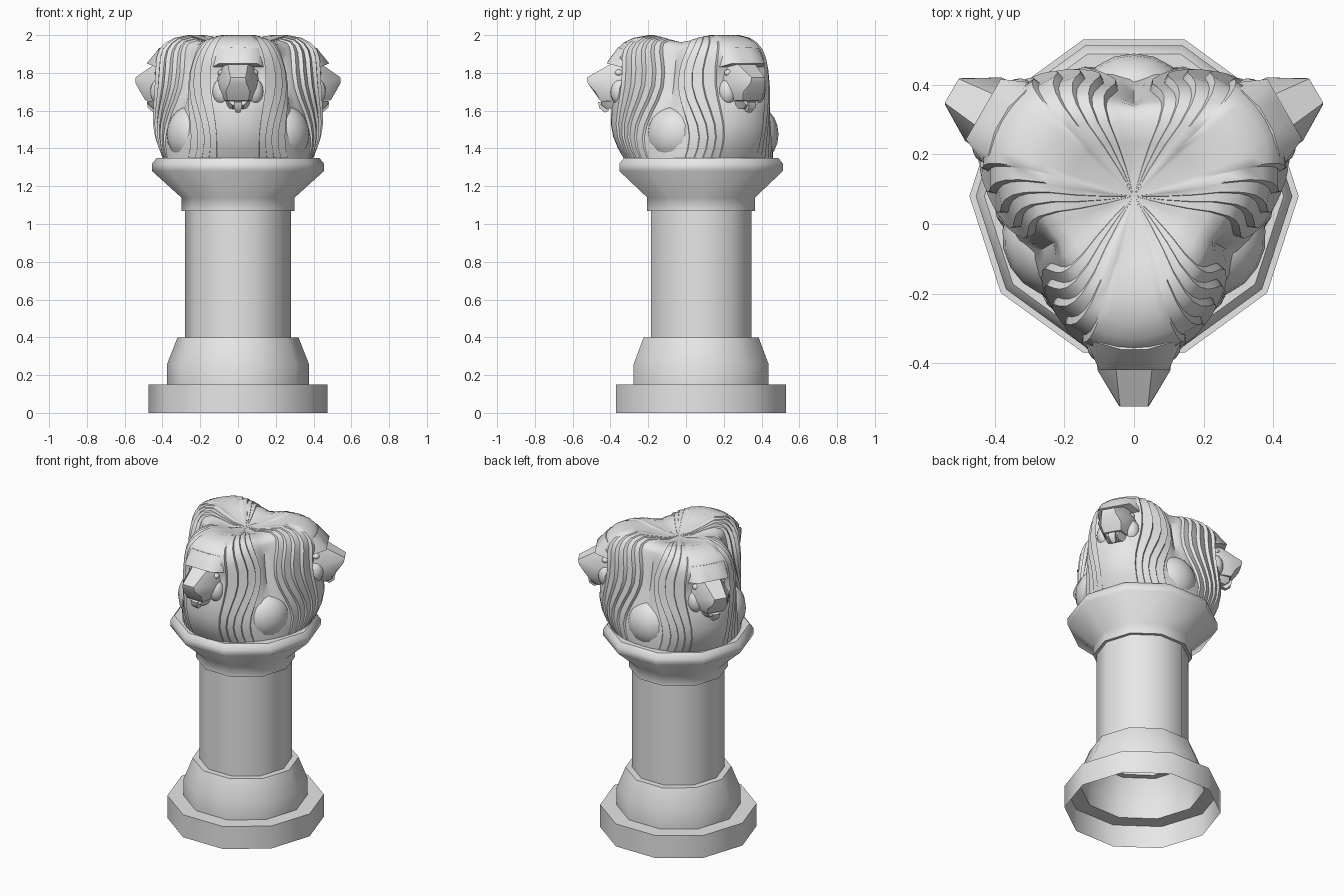
import bpy, bmesh, math

if "Cube" in bpy.data.objects:
    bpy.data.objects.remove(bpy.data.objects["Cube"])

CY = 0.08  # pillar axis position in y
stone = bpy.data.materials.new("grey_stone")
stone.diffuse_color = (0.8, 0.8, 0.8, 1)
stone.use_nodes = True
stone.node_tree.nodes["Principled BSDF"].inputs["Base Color"].default_value = stone.diffuse_color


def finish(name, bm, angle, turn=0.0):
    """Turn a bmesh into a shaded object placed on the pillar axis."""
    bmesh.ops.recalc_face_normals(bm, faces=bm.faces)
    me = bpy.data.meshes.new(name)
    bm.to_mesh(me)
    bm.free()
    ob = bpy.data.objects.new(name, me)
    bpy.context.collection.objects.link(ob)
    me.materials.append(stone)
    ob.location = (0, CY, 0)
    ob.rotation_euler = (0, 0, math.radians(turn))
    bpy.ops.object.select_all(action='DESELECT')
    ob.select_set(True)
    bpy.context.view_layer.objects.active = ob
    bpy.ops.object.shade_smooth_by_angle(angle=math.radians(angle))
    return ob


def bridge(bm, rings):
    """Join closed rings of equal length with quads."""
    for a, b in zip(rings, rings[1:]):
        n = len(a)
        for i in range(n):
            j = (i + 1) % n
            bm.faces.new((a[i], a[j], b[j], b[i]))


def lathe(name, profile, sides=10):
    bm = bmesh.new()
    rings = [[bm.verts.new((r * math.cos(math.tau * i / sides),
                            r * math.sin(math.tau * i / sides), z))
              for i in range(sides)] for r, z in profile]
    bridge(bm, rings)
    return finish(name, bm, 50)


def hull(name, pts, turn, angle=40):
    """Mirrored convex block from (forward, half width, height) points."""
    bm = bmesh.new()
    for f, w, z in pts:
        for s in (-1, 1):
            bm.verts.new((s * w, -f, z))
    bmesh.ops.remove_doubles(bm, verts=bm.verts, dist=1e-5)
    res = bmesh.ops.convex_hull(bm, input=bm.verts)
    inner = [v for v in res["geom_interior"] if isinstance(v, bmesh.types.BMVert)]
    bmesh.ops.delete(bm, geom=inner, context='VERTS')
    return finish(name, bm, angle, turn)


def ball(name, centre, size, turn):
    bm = bmesh.new()
    bmesh.ops.create_uvsphere(bm, u_segments=16, v_segments=10, radius=1)
    for v in bm.verts:
        v.co = [c + s * k for c, s, k in zip(centre, size, v.co)]
    return finish(name, bm, 60, turn)


# Ten-sided pillar, open underneath
lathe("pillar", [(0.473, 0), (0.473, 0.15), (0.375, 0.15), (0.375, 0.26),
                 (0.32, 0.40), (0.28, 0.40), (0.28, 1.07), (0.30, 1.07),
                 (0.30, 1.14), (0.455, 1.28), (0.455, 1.32), (0.43, 1.35),
                 (0.33, 1.35)])

# Manes: three lobes with stepped locks of hair, joined in one shell
# (height, radius in front of a face, radius in the gap between two heads)
rows = [(1.34, .405, .38), (1.40, .44, .38), (1.46, .465, .375), (1.53, .478, .36),
        (1.60, .475, .34), (1.67, .47, .315), (1.74, .465, .295), (1.82, .462, .28),
        (1.88, .46, .27), (1.925, .445, .265), (1.96, .41, .26), (1.985, .36, .25),
        (2.0, .28, .21), (1.975, .19, .15), (1.95, .09, .08)]
# (degrees off the face, drop towards the gap); close pairs make the steps
locks = [(0, 0), (6, .01), (12, .04), (17, .10), (17.6, .21), (24, .25),
         (24.6, .37), (31, .41), (31.6, .53), (38, .57), (38.6, .69), (45, .73),
         (45.6, .85), (52, .9), (60, 1)]
sector = [(-p, d) for p, d in locks[:0:-1]] + locks[:-1]

bm = bmesh.new()
rings = []
for z, r_face, r_gap in rows:
    ring = []
    for head in (-90, 30, 150):
        for p, drop in sector:
            # locks sway outwards beside the eyes and inwards below the jaw
            sway = 0.2 * math.sin((z - 1.62) * 10) * math.sin(math.radians(abs(p) * 3))
            a = math.radians(head + p * (1 + sway))
            r = r_face + (r_gap - r_face) * drop
            if 5 < abs(p) < 15 and 1.73 < z < 1.85:
                r -= 0.03  # eye sockets
            lift = 1 - 0.08 * max(0, drop - 0.2) ** 1.5 if z > 1.5 else 1
            if r_face < 0.2:
                lift = 1 - 0.5 * (1 - lift)
            ring.append(bm.verts.new((r * math.cos(a), r * math.sin(a),
                                      1.34 + (z - 1.34) * lift)))
    rings.append(ring)
bridge(bm, rings)
centre = bm.verts.new((0, 0, 1.94))
last = rings[-1]
for i in range(len(last)):
    bm.faces.new((last[i], last[(i + 1) % len(last)], centre))
finish("manes", bm, 42)

for turn in (0, 120, 240):
    # Face
    hull("muzzle", [(.42, .06, 1.88), (.50, .045, 1.83), (.42, .11, 1.77),
                    (.50, .105, 1.75), (.605, .04, 1.775), (.60, .045, 1.745),
                    (.56, .065, 1.70), (.535, .055, 1.655), (.42, .08, 1.65)], turn)
    hull("brow", [(.50, .10, 1.85), (.42, .135, 1.83), (.42, .11, 1.93),
                  (.495, .03, 1.86), (.44, .04, 1.935)], turn, 60)
    hull("lower_jaw", [(.42, .075, 1.655), (.525, .05, 1.65), (.53, .03, 1.63),
                       (.44, .06, 1.615), (.50, .03, 1.61)], turn)
    hull("tongue", [(.49, .022, 1.655), (.545, .022, 1.645), (.54, .02, 1.615),
                    (.51, .012, 1.59), (.49, .015, 1.60)], turn, 60)
    for s in (-1, 1):
        ball("eye", (s * .085, -.435, 1.80), (.022, .022, .018), turn)
        ball("cheek", (s * .085, -.43, 1.70), (.05, .05, .07), turn)
    # Rounded bulge in the gap between two heads
    ball("gap_bulge", (0, .29, 1.475), (.15, .12, .15), turn)
